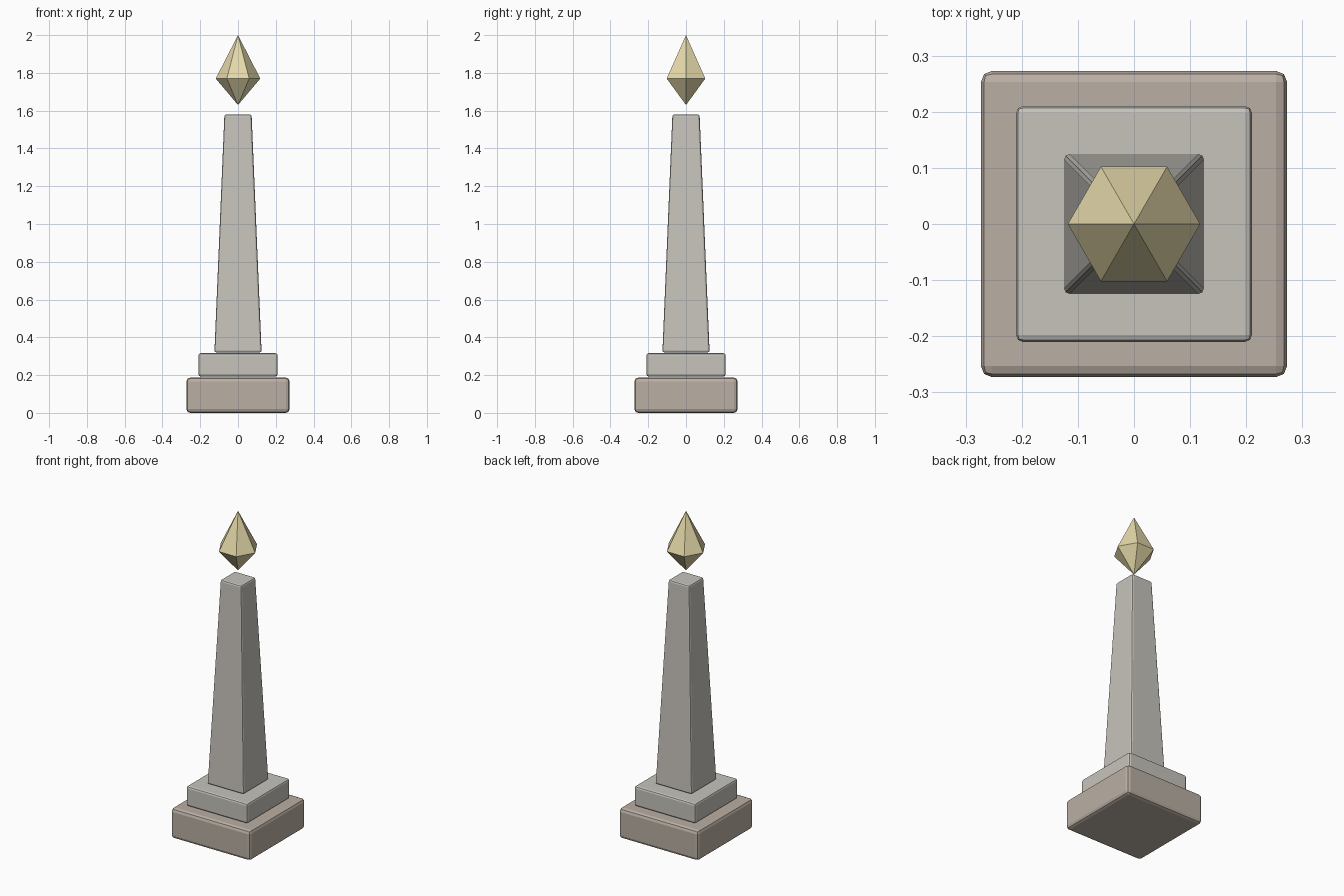
import bpy, bmesh
from math import pi

if "Cube" in bpy.data.objects:
    bpy.data.objects.remove(bpy.data.objects["Cube"])


def material(name, color):
    m = bpy.data.materials.new(name)
    m.diffuse_color = (*color, 1)
    m.use_nodes = True
    m.node_tree.nodes["Principled BSDF"].inputs["Base Color"].default_value = m.diffuse_color
    return m


def frustum(name, z0, z1, half0, half1, bevel, mat):
    """Square block, optionally tapered, with rounded edges."""
    bm = bmesh.new()
    bmesh.ops.create_cube(bm, size=2)
    for v in bm.verts:
        low = v.co.z < 0
        h = half0 if low else half1
        v.co = (v.co.x * h, v.co.y * h, z0 if low else z1)
    bmesh.ops.bevel(bm, geom=bm.edges[:], offset=bevel, segments=2,
                    profile=0.5, affect='EDGES')
    return finish(name, bm, mat)


def finish(name, bm, mat):
    bmesh.ops.recalc_face_normals(bm, faces=bm.faces[:])
    me = bpy.data.meshes.new(name)
    bm.to_mesh(me)
    bm.free()
    me.materials.append(mat)
    ob = bpy.data.objects.new(name, me)
    bpy.context.collection.objects.link(ob)
    return ob


brown = material("brown_stone", (0.49, 0.43, 0.37))
pale = material("pale_stone", (0.57, 0.55, 0.50))
gold = material("gold_crystal", (0.78, 0.69, 0.40))

# Stepped plinth and tapering shaft
frustum("base", 0.005, 0.192, 0.273, 0.273, 0.02, brown)
frustum("step", 0.195, 0.318, 0.21, 0.21, 0.012, pale)
frustum("shaft", 0.32, 1.58, 0.125, 0.072, 0.01, pale)
bpy.data.objects["base"].location.z = -0.005
bpy.data.objects["step"].location.z = -0.002

# Floating six-sided crystal: ring of points with a tip above and below
bm = bmesh.new()
ring = bmesh.ops.create_circle(bm, segments=6, radius=0.118)["verts"]
for v in ring:
    v.co.z = 1.77
if max(v.co.x for v in ring) < 0.117:      # points lie on the x axis
    for v in ring:
        v.co.x, v.co.y = v.co.y, v.co.x
edges = bm.edges[:]
for z in (1.63, 2.0):
    tip = bm.verts.new((0, 0, z))
    for e in edges:
        bm.faces.new((e.verts[0], e.verts[1], tip))
finish("crystal", bm, gold)
